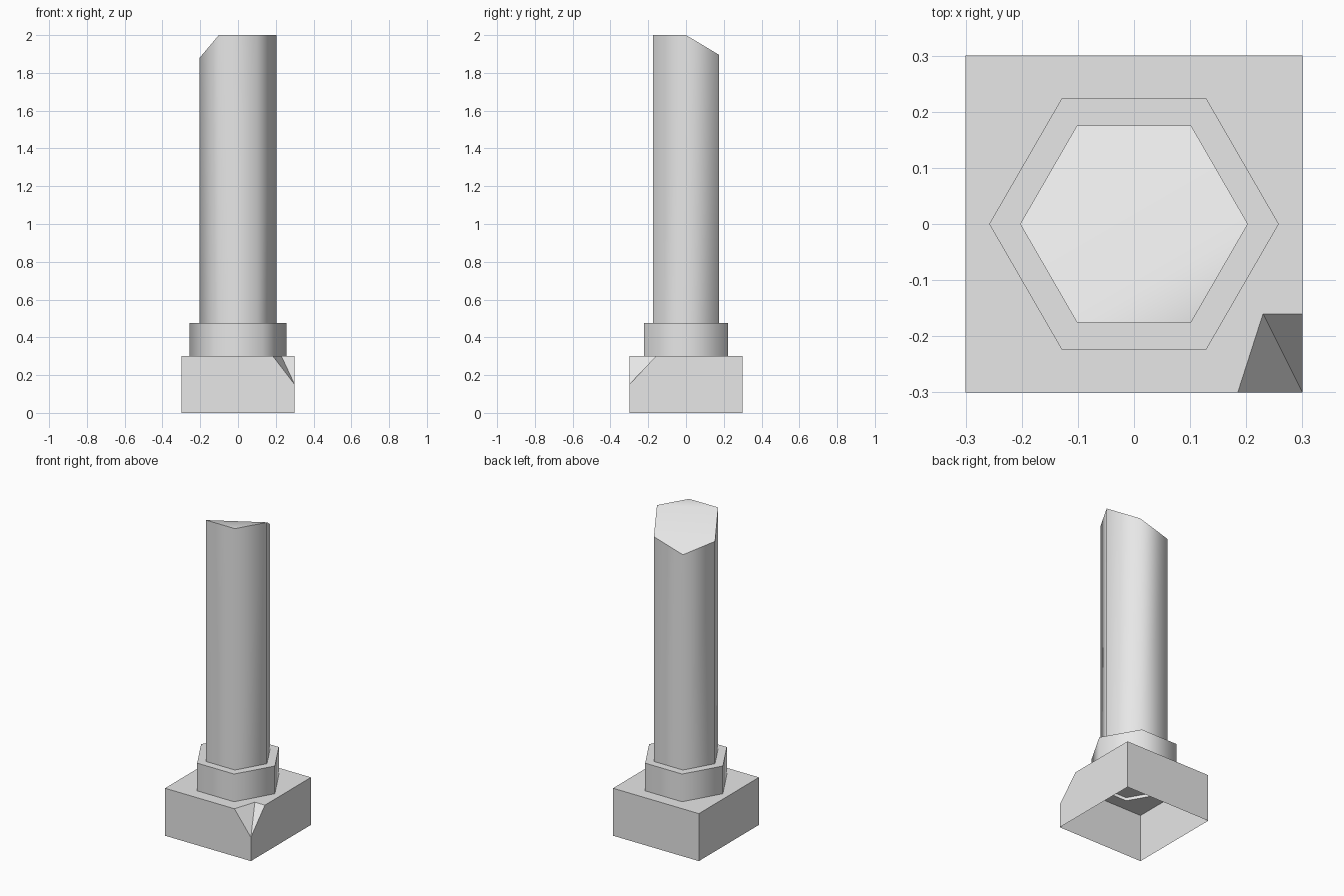
import bpy, bmesh, math

if "Cube" in bpy.data.objects:
    bpy.data.objects.remove(bpy.data.objects["Cube"], do_unlink=True)

stone = bpy.data.materials.new("grey_stone")
stone.use_nodes = True
stone.diffuse_color = (0.8, 0.8, 0.8, 1)
stone.node_tree.nodes["Principled BSDF"].inputs["Base Color"].default_value = (0.8, 0.8, 0.8, 1)

HALF = 0.3          # half width of the base, and its height
COLLAR_R, COLLAR_TOP = 0.258, 0.475
SHAFT_R = 0.203


def hexagon(bm, radius, heights):
    """Ring of six vertices, starting at +x and going round towards +y."""
    return [bm.verts.new((radius * math.cos(i * math.pi / 3),
                          radius * math.sin(i * math.pi / 3), z))
            for i, z in enumerate(heights)]


def walls(bm, low, high):
    n = len(low)
    for i in range(n):
        j = (i + 1) % n
        bm.faces.new((low[i], low[j], high[j], high[i])).smooth = True


def sharpen(verts):
    """Mark the rim that joins a ring of vertices as sharp."""
    for a, b in zip(verts, verts[1:] + verts[:1]):
        for e in a.link_edges:
            if e.other_vert(a) is b:
                e.smooth = False


def finish(bm, name):
    bmesh.ops.recalc_face_normals(bm, faces=bm.faces[:])
    mesh = bpy.data.meshes.new(name)
    bm.to_mesh(mesh)
    bm.free()
    mesh.materials.append(stone)
    obj = bpy.data.objects.new(name, mesh)
    bpy.context.collection.objects.link(obj)
    return obj


# Base: hollow block, open below, with one chipped corner
bm = bmesh.new()
rim = [(-HALF, -HALF), (0.185, -HALF), (0.23, -0.16), (HALF, -0.16), (HALF, HALF), (-HALF, HALF)]
fl, chip_a, chip_in, chip_b, br, bl = top = [bm.verts.new((x, y, HALF)) for x, y in rim]
corner = bm.verts.new((HALF, -HALF, HALF / 2))
f0, f1, f2, f3 = [bm.verts.new((x * HALF, y * HALF, 0)) for x, y in ((-1, -1), (1, -1), (1, 1), (-1, 1))]
for face in ((f0, f1, corner, chip_a, fl), (f1, f2, br, chip_b, corner),
             (f2, f3, bl, br), (f3, f0, fl, bl),
             (chip_a, corner, chip_in), (chip_in, corner, chip_b)):
    bm.faces.new(face)
# Top of the base has a six-sided opening under the collar
hole = hexagon(bm, COLLAR_R, [HALF] * 6)
loops = []
for ring in (top, hole):
    for a, b in zip(ring, ring[1:] + ring[:1]):
        loops.append(bm.edges.get((a, b)) or bm.edges.new((a, b)))
bmesh.ops.triangle_fill(bm, edges=loops, use_beauty=True, normal=(0, 0, 1))
finish(bm, "base")

# Collar: six-sided ring with softly shaded sides
bm = bmesh.new()
low = hexagon(bm, COLLAR_R, [HALF] * 6)
high = hexagon(bm, COLLAR_R, [COLLAR_TOP] * 6)
walls(bm, low, high)
bm.faces.new(high)
sharpen(high)
finish(bm, "collar")

# Shallow ceiling inside the collar
bm = bmesh.new()
bm.faces.new(hexagon(bm, COLLAR_R, [HALF + 0.02] * 6)[::-1])
ceiling = finish(bm, "collar_ceiling")
ceiling.data.flip_normals() if ceiling.data.polygons[0].normal.z > 0 else None

# Shaft: six-sided column broken off at a slant
bm = bmesh.new()
low = hexagon(bm, SHAFT_R, [COLLAR_TOP] * 6)
high = hexagon(bm, SHAFT_R, [2, 1.895, 1.835, 1.88, 2, 2])
walls(bm, low, high)
bm.faces.new(high[:5]).smooth = True
bm.faces.new((high[0], high[4], high[5])).smooth = True
sharpen(high)
finish(bm, "shaft")
